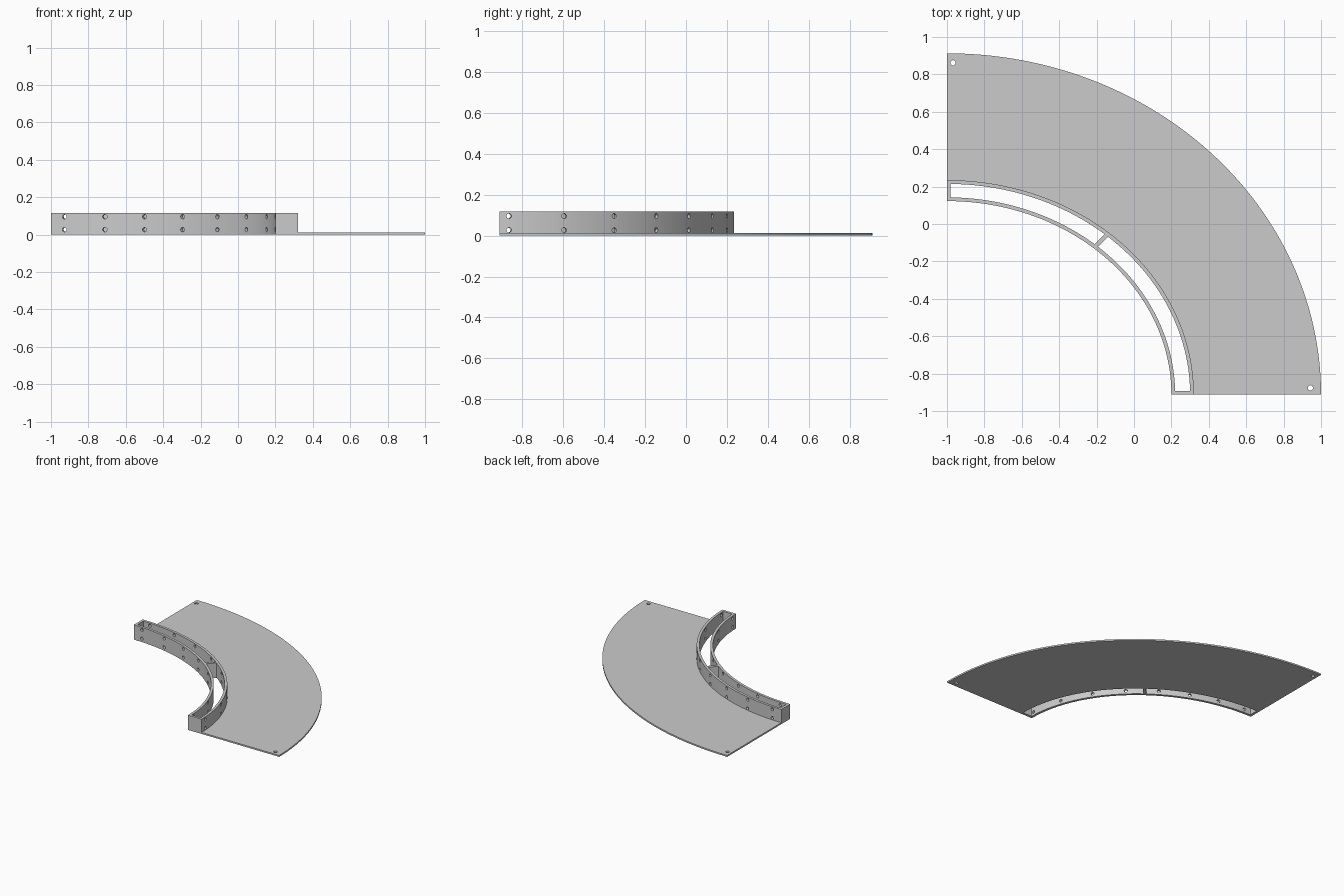
import bpy, bmesh, math
from mathutils import Matrix, Vector

if "Cube" in bpy.data.objects:
    bpy.data.objects.remove(bpy.data.objects["Cube"])

CX, CY = -1.0, -0.9125        # centre of the quarter ellipses
WALL_H, PLATE_H, T = 0.117, 0.012, 0.02
INNER, WALL, OUTER = (1.2, 1.035), (1.32, 1.147), (2.0, 1.825)

grey = bpy.data.materials.new("light grey")
grey.diffuse_color = (0.6, 0.6, 0.6, 1)
grey.use_nodes = True
grey.node_tree.nodes["Principled BSDF"].inputs["Base Color"].default_value = grey.diffuse_color


def arc(ab, t0=0.0, t1=math.pi / 2, n=80):
    a, b = ab
    return [(CX + a * math.cos(t0 + (t1 - t0) * i / n),
             CY + b * math.sin(t0 + (t1 - t0) * i / n)) for i in range(n + 1)]


def finish(name, bm):
    bmesh.ops.recalc_face_normals(bm, faces=bm.faces)
    me = bpy.data.meshes.new(name)
    bm.to_mesh(me)
    bm.free()
    me.materials.append(grey)
    ob = bpy.data.objects.new(name, me)
    bpy.context.collection.objects.link(ob)
    return ob


def band(bm, inner, outer, z0, z1):
    """Solid strip between two curves with equal point counts."""
    rings = [[bm.verts.new((x, y, z)) for x, y in c]
             for c, z in ((inner, z0), (outer, z0), (outer, z1), (inner, z1))]
    for k in range(4):
        p, q = rings[k], rings[(k + 1) % 4]
        for i in range(len(p) - 1):
            bm.faces.new((p[i], p[i + 1], q[i + 1], q[i]))
    for i in (0, -1):
        bm.faces.new([r[i] for r in rings])


def drill(bm, pos, axis, r, depth):
    rot = Vector((0, 0, 1)).rotation_difference(Vector(axis)).to_matrix().to_4x4()
    bmesh.ops.create_cone(bm, cap_ends=True, segments=20, radius1=r, radius2=r,
                          depth=depth, matrix=Matrix.Translation(pos) @ rot)


def cut(ob, cutter):
    m = ob.modifiers.new("cut", 'BOOLEAN')
    m.operation, m.solver, m.object = 'DIFFERENCE', 'EXACT', cutter
    bpy.context.view_layer.objects.active = ob
    bpy.ops.object.modifier_apply(modifier=m.name)
    bpy.data.objects.remove(cutter)


# Flat quarter-ring plate with a hole in each far corner
bm = bmesh.new()
band(bm, arc(WALL), arc(OUTER), 0, PLATE_H)
plate = finish("base_plate", bm)
bm = bmesh.new()
for x, y in ((-0.968, 0.862), (0.943, -0.876)):
    drill(bm, (x, y, 0), (0, 0, 1), 0.014, 0.1)
cut(plate, finish("corner_hole_cutter", bm))

# Raised curved frame
bm = bmesh.new()
band(bm, arc(INNER), arc(WALL), 0, WALL_H)
frame = finish("curved_frame", bm)

# Two open pockets, leaving end walls and a diagonal divider
lo = (INNER[0] + T, INNER[1] + T)
hi = (WALL[0] - T, WALL[1] - T)


def divider_t(ab, c):
    a, b = ab
    return math.acos(c / math.hypot(a, b)) - math.atan2(b, a)


bm = bmesh.new()
off = 0.011 * math.sqrt(2)
band(bm, *[arc(e, math.asin(T / e[1]), divider_t(e, off), 40) for e in (lo, hi)],
     -0.1, 0.3)
band(bm, *[arc(e, divider_t(e, -off), math.acos(T / e[0]), 40) for e in (lo, hi)],
     -0.1, 0.3)
cut(frame, finish("pocket_cutter", bm))

# Two rows of radial holes through both walls
bm = bmesh.new()
for i in range(8):
    a = math.radians(2 + 12 * i)
    d = (math.cos(a), math.sin(a), 0)
    for z in (0.027, 0.096):
        drill(bm, (CX + 1.2 * d[0], CY + 1.2 * d[1], z), d, 0.012, 0.45)
cut(frame, finish("wall_hole_cutter", bm))
